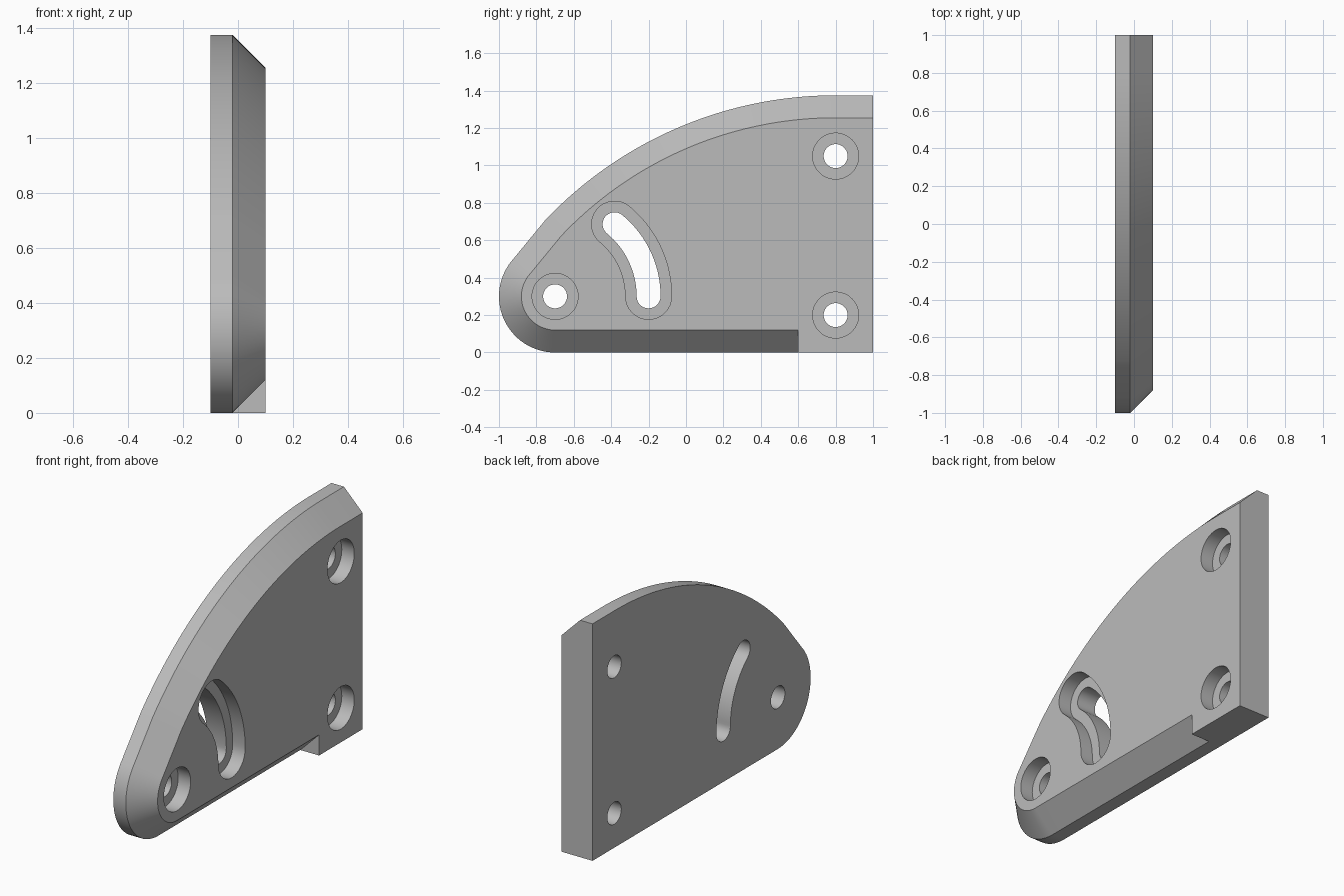
import bpy, bmesh
from math import sin, cos, radians

if "Cube" in bpy.data.objects:
    bpy.data.objects.remove(bpy.data.objects["Cube"], do_unlink=True)

BACK, SHOULDER, FACE = -0.1, -0.02, 0.1      # x levels through the plate
BEVEL, POCKET = 0.12, 0.08
NOSE, SWEEP = (-0.7, 0.3), (0.8, -0.765)     # arc centres in (y, z)

grey = bpy.data.materials.new("plain grey")
grey.use_nodes = True
grey.diffuse_color = (0.5, 0.5, 0.5, 1)
grey.node_tree.nodes["Principled BSDF"].inputs["Base Color"].default_value = (0.5, 0.5, 0.5, 1)


def arc(centre, r, a0, a1, n):
    angles = [radians(a0 + (a1 - a0) * i / n) for i in range(n + 1)]
    return [(centre[0] + r * cos(a), centre[1] + r * sin(a)) for a in angles]


def make_object(name, bm):
    bmesh.ops.recalc_face_normals(bm, faces=bm.faces)
    mesh = bpy.data.meshes.new(name)
    bm.to_mesh(mesh)
    bm.free()
    mesh.materials.append(grey)
    obj = bpy.data.objects.new(name, mesh)
    bpy.context.collection.objects.link(obj)
    return obj


def ring(bm, points, x):
    return [bm.verts.new((x, y, z)) for y, z in points]


def bridge(bm, a, b):
    for i in range(len(a)):
        j = (i + 1) % len(a)
        bm.faces.new((a[i], a[j], b[j], b[i]))


def outline(inset):
    """Top edge, sweeping arc, rounded nose, then the bottom edge up to the foot."""
    pts = [(1, SWEEP[1] + 2.14 - inset)]
    pts += arc(SWEEP, 2.14 - inset, 90, 136.5, 40)
    pts += arc(NOSE, 0.3 - inset, 137.5, 270, 32)
    return pts + [(0.6, inset), (1, 0)]


def capsule(r, a0=0, a1=0):
    """Round-ended slot following an arc about the nose centre."""
    start, end = arc(NOSE, 0.5, a0, a1, 1)
    return (arc(NOSE, 0.5 + r, a0, a1, 24)
            + arc(end, r, a1, a1 + 180, 16)[1:-1]
            + arc(NOSE, 0.5 - r, a1, a0, 24)
            + arc(start, r, a0 + 180, a0 + 360, 16)[1:-1])


# Bevelled plate with a square foot at the rear of the bottom edge
bm = bmesh.new()
back = ring(bm, outline(0), BACK)
mid = ring(bm, outline(0), SHOULDER)
face = ring(bm, outline(BEVEL), FACE)
toe = bm.verts.new((FACE, 0.6, 0))
bridge(bm, back, mid)
bm.faces.new(back)
for i in range(len(mid)):
    j = (i + 1) % len(mid)
    if i == len(mid) - 2:                    # foot underside and its front cheek
        bm.faces.new((mid[i], mid[j], face[j], toe))
        bm.faces.new((mid[i], toe, face[i]))
    else:
        bm.faces.new((mid[i], mid[j], face[j], face[i]))
bm.faces.new(face[:-1] + [toe, face[-1]])
plate = make_object("bracket_plate", bm)


def cut(points, x0):
    bm = bmesh.new()
    a, b = ring(bm, points, x0), ring(bm, points, FACE + 0.1)
    bridge(bm, a, b)
    bm.faces.new(a)
    bm.faces.new(b)
    cutter = make_object("cutter", bm)
    cutter.hide_render = True
    mod = plate.modifiers.new("cut", 'BOOLEAN')
    mod.operation, mod.solver, mod.object = 'DIFFERENCE', 'EXACT', cutter
    bpy.ops.object.modifier_apply(modifier=mod.name)
    bpy.data.objects.remove(cutter, do_unlink=True)


bpy.context.view_layer.objects.active = plate
plate.select_set(True)

# Counterbored screw holes and the counterbored curved slot
for r, depth in ((0.123, FACE - POCKET), (0.064, BACK - 0.1)):
    for centre in (NOSE, (0.8, 0.2), (0.8, 1.05)):
        cut(arc(centre, r, 0, 360, 48)[:-1], depth)
    cut(capsule(r, 0, 50.5), depth)

bpy.ops.object.shade_smooth_by_angle(angle=radians(30))
